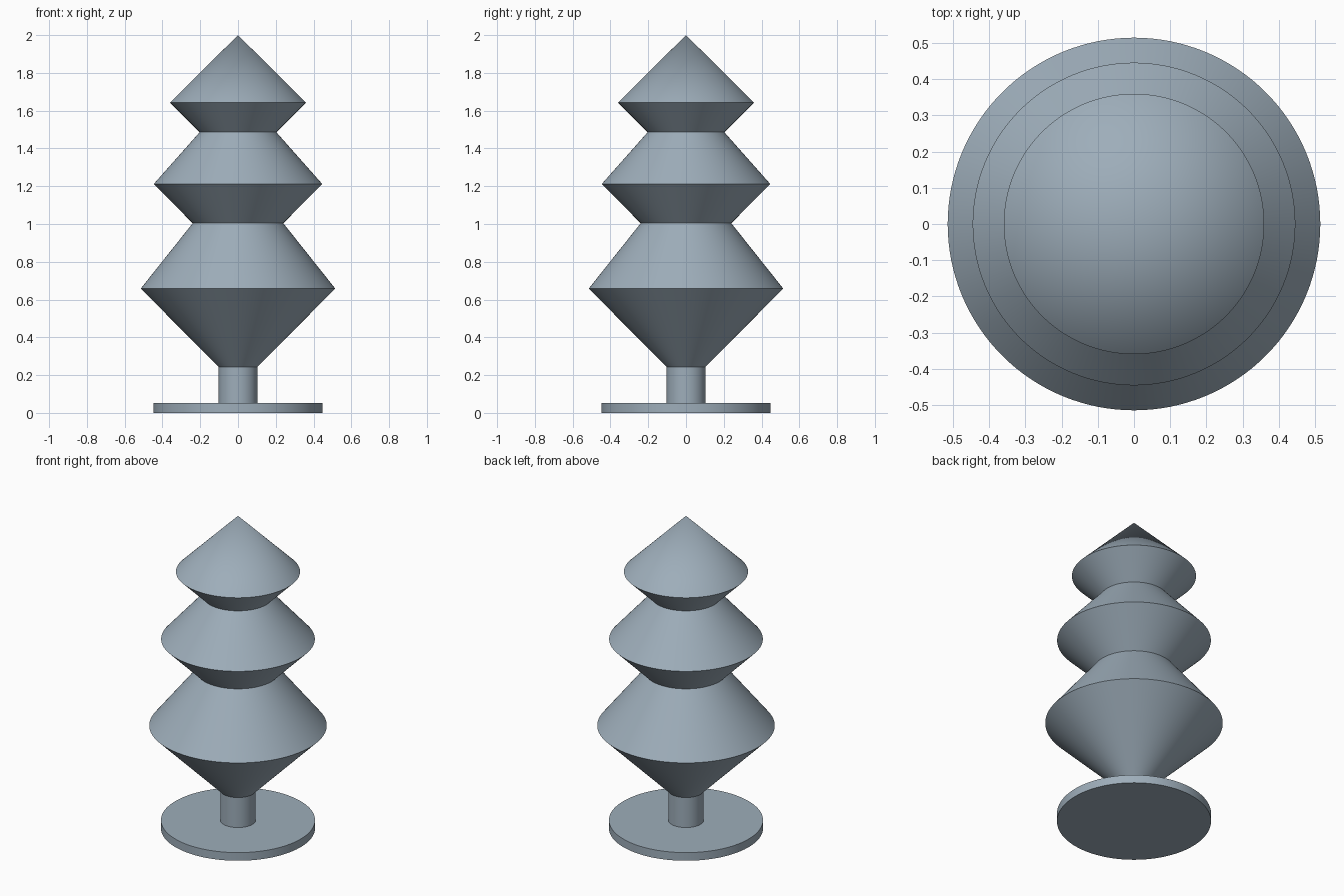
import bpy
import bmesh
import math

SIDES = 128

cube = bpy.data.objects.get("Cube")
if cube:
    bpy.data.objects.remove(cube, do_unlink=True)

# Single blue-grey material
grey = bpy.data.materials.new("blue_grey")
grey.use_nodes = True
colour = (0.34, 0.42, 0.49, 1.0)
grey.diffuse_color = colour
grey.node_tree.nodes["Principled BSDF"].inputs["Base Color"].default_value = colour


def lathe(name, profile):
    """Revolve (radius, height) points around z, listed from bottom to top."""
    bm = bmesh.new()
    rings = []
    for radius, z in profile:
        count = SIDES if radius > 0 else 1
        rings.append([bm.verts.new((radius * math.cos(math.tau * i / SIDES),
                                    radius * math.sin(math.tau * i / SIDES), z))
                      for i in range(count)])
    for low, high in zip(rings, rings[1:]):
        for i in range(SIDES):
            j = (i + 1) % SIDES
            if len(high) == 1:
                bm.faces.new((low[i], low[j], high[0]))
            else:
                bm.faces.new((low[i], low[j], high[j], high[i]))
    # Close the flat ends
    bm.faces.new(rings[0][::-1])
    if len(rings[-1]) > 1:
        bm.faces.new(rings[-1])
    mesh = bpy.data.meshes.new(name)
    bm.to_mesh(mesh)
    bm.free()
    mesh.materials.append(grey)
    obj = bpy.data.objects.new(name, mesh)
    bpy.context.collection.objects.link(obj)
    bpy.ops.object.select_all(action='DESELECT')
    obj.select_set(True)
    bpy.context.view_layer.objects.active = obj
    bpy.ops.object.shade_smooth_by_angle(angle=math.radians(30))


# Round foot and trunk
lathe("base_disc", [(0.447, 0), (0.447, 0.052)])
lathe("trunk", [(0.103, 0.052), (0.103, 0.244)])

# Three stacked tiers, each flaring out at 45 degrees and tapering in again
lathe("lower_tier", [(0.103, 0.244), (0.515, 0.658), (0.24, 1.004)])
lathe("middle_tier", [(0.24, 1.004), (0.446, 1.212), (0.203, 1.486)])
lathe("top_tier", [(0.203, 1.486), (0.36, 1.643), (0, 2.0)])
